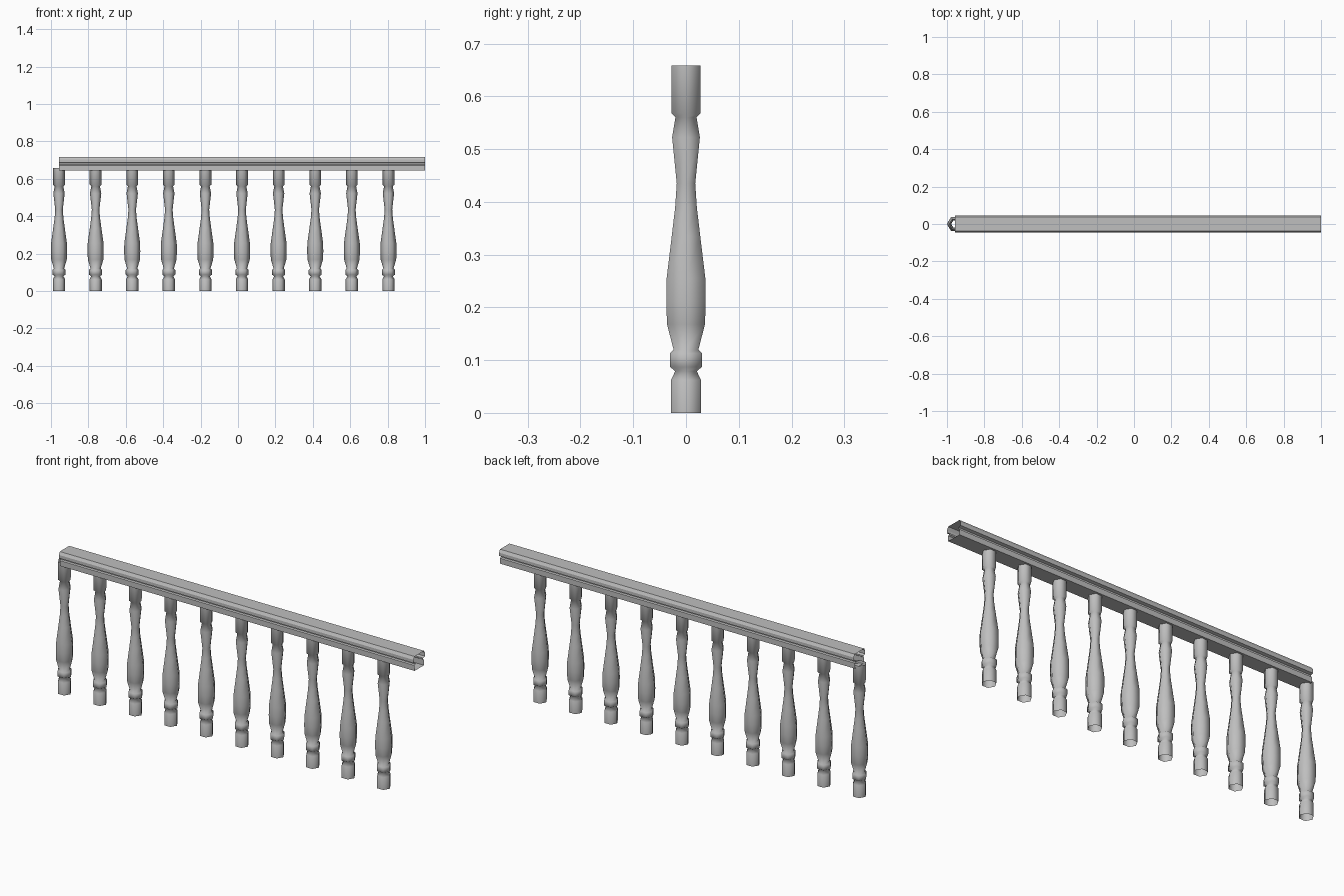
import bpy, bmesh, math

cube = bpy.data.objects.get("Cube")
if cube:
    bpy.data.objects.remove(cube, do_unlink=True)

# One plain stone grey
stone = bpy.data.materials.new("stone_grey")
stone.use_nodes = True
grey = (0.52, 0.52, 0.52, 1)
stone.diffuse_color = grey
stone.node_tree.nodes["Principled BSDF"].inputs["Base Color"].default_value = grey


def skin(name, rings, closed=True):
    """Join successive closed rings of points into an open-ended tube."""
    bm = bmesh.new()
    loops = [[bm.verts.new(p) for p in ring] for ring in rings]
    for a, b in zip(loops, loops[1:]):
        n = len(a)
        for i in range(n):
            j = (i + 1) % n
            bm.faces.new((a[i], a[j], b[j], b[i]))
    mesh = bpy.data.meshes.new(name)
    bm.to_mesh(mesh)
    bm.free()
    mesh.materials.append(stone)
    return mesh


def place(name, mesh, x=0):
    obj = bpy.data.objects.new(name, mesh)
    obj.location.x = x
    bpy.context.collection.objects.link(obj)
    return obj


# Balusters: six-sided turned posts, (half width across flats, height)
START, END, COUNT, SIDES = -0.957, 1.0, 10, 6
turning = [(.0285, 0), (.0285, .062), (.0205, .079), (.030, .087),
           (.030, .113), (.0235, .12), (.036, .168), (.0373, .21),
           (.0367, .255), (.027, .335), (.0205, .39), (.0175, .435),
           (.0263, .522), (.020, .56), (.0272, .568), (.0272, .658)]
flat = math.cos(math.pi / SIDES)
turns = [2 * math.pi * i / SIDES for i in range(SIDES)]
post = skin("baluster", [[(w / flat * math.cos(t), w / flat * math.sin(t), z)
                          for t in turns] for w, z in turning])
post.shade_smooth()
spacing = (END - START) / COUNT
for i in range(COUNT):
    place(f"baluster_{i + 1}", post, START + i * spacing)

# Handrail: hollow moulded section, open at both ends
half = [(.037, .645), (.037, .672), (.031, .676), (.031, .683),
        (.045, .687), (.045, .703), (.037, .717)]
section = half + [(-y, z) for y, z in reversed(half)]
rail = skin("handrail", [[(x, y, z) for y, z in section] for x in (START, END)])
rail.shade_flat()
place("handrail", rail)
